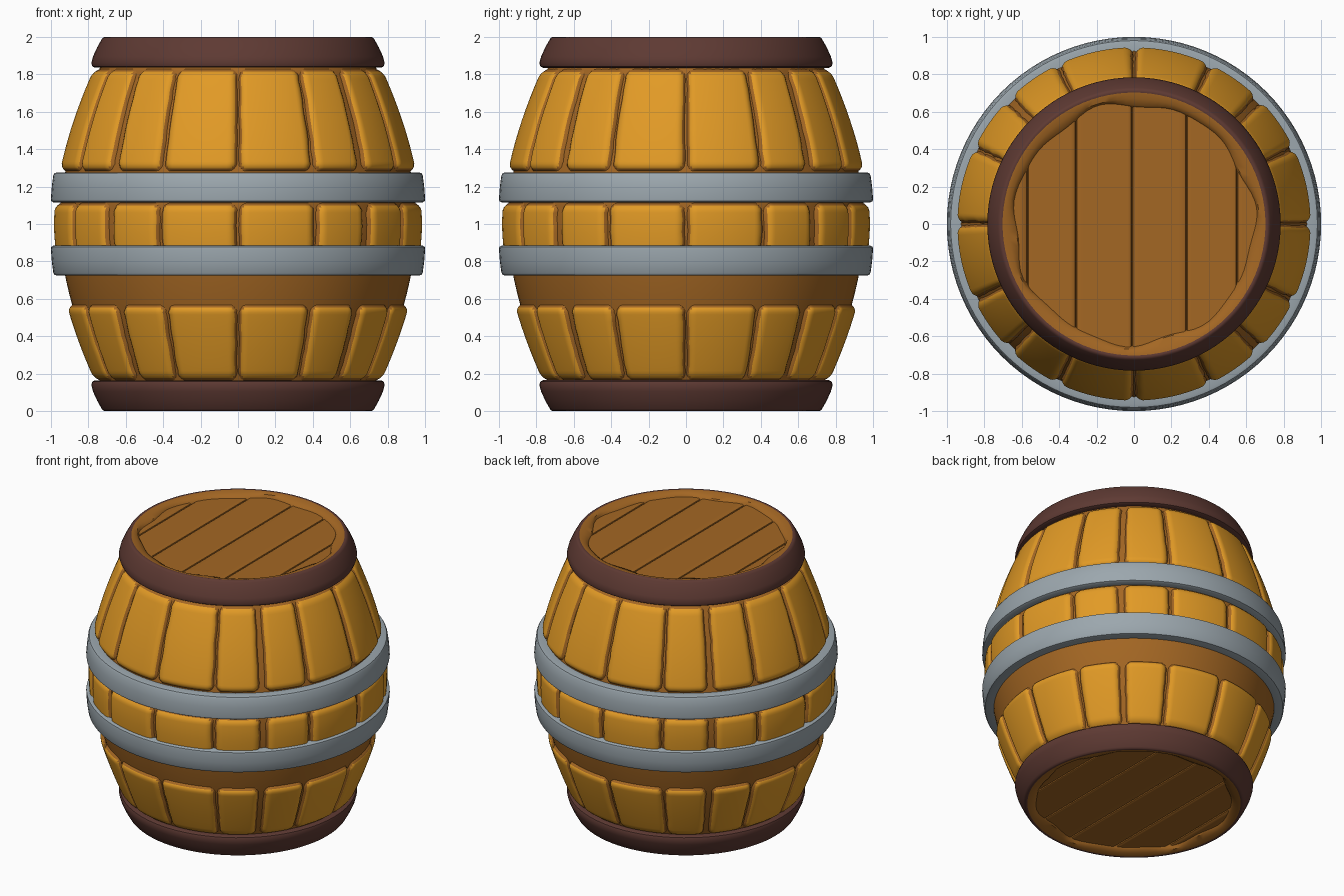
import bpy, math, random

if "Cube" in bpy.data.objects:
    bpy.data.objects.remove(bpy.data.objects["Cube"])

random.seed(4)


def material(name, rgb):
    m = bpy.data.materials.new(name)
    m.diffuse_color = (*rgb, 1)
    m.use_nodes = True
    m.node_tree.nodes["Principled BSDF"].inputs["Base Color"].default_value = m.diffuse_color
    return m


YELLOW = material("golden stave wood", (0.76, 0.325, 0.019))
BROWN = material("brown lid wood", (0.37, 0.135, 0.017))
METAL = material("grey metal", (0.33, 0.385, 0.42))
DARK = material("dark rim wood", (0.112, 0.042, 0.033))


def build(name, verts, faces, mats, indices=None, flip=False, angle=40):
    """Make a smooth object; flip mirrors it from the top to the bottom end."""
    if flip:
        verts = [(x, y, 2 - z) for x, y, z in verts]
        faces = [f[::-1] for f in faces]
    me = bpy.data.meshes.new(name)
    me.from_pydata(verts, [], faces)
    for m in mats:
        me.materials.append(m)
    if indices:
        me.polygons.foreach_set("material_index", indices)
    ob = bpy.data.objects.new(name, me)
    bpy.context.collection.objects.link(ob)
    bpy.context.view_layer.objects.active = ob
    ob.select_set(True)
    bpy.ops.object.shade_smooth_by_angle(angle=math.radians(angle))
    ob.select_set(False)
    return ob


def revolve(name, profile, mat, closed=False, flip=False, wobble=None, n=96):
    """Turn an (r, z) profile, listed upward on the outside, around z."""
    verts, faces = [], []
    k = len(profile)
    for i in range(n):
        a = 2 * math.pi * i / n
        for j, (r, z) in enumerate(profile):
            if wobble and j >= wobble:
                r += 0.012 * math.sin(7 * a + 1) + 0.008 * math.sin(11 * a)
            verts.append((r * math.cos(a), r * math.sin(a), z))
    for i in range(n):
        p, q = i * k, (i + 1) % n * k
        for j in range(k if closed else k - 1):
            j2 = (j + 1) % k
            faces.append((p + j, q + j, q + j2, p + j2))
    return build(name, verts, faces, [mat], flip=flip)


def body_radius(z):
    return 0.985 - 0.215 * (abs(z - 1) / 0.83) ** 1.75


# Brown core seen in the grooves between staves
zs = [0.1 + 1.8 * i / 24 for i in range(25)]
revolve("barrel_core", [(body_radius(z) - 0.03, z) for z in zs], BROWN)


def samples(length, count):
    """Positions along a stave, packed close to both edges."""
    edge = [0, 0.008, 0.016, 0.028, 0.042, 0.055]
    inner = [0.055 + (length - 0.11) * i / count for i in range(1, count)]
    return edge + inner + [length - e for e in reversed(edge)]


# Pillowed staves, brown along their worn edges
def staves(name, z0, z1):
    verts, faces, indices = [], [], []
    quarter = [0, 25.5, 45, 64.5]
    lines = [q + 90 * k for k in range(4) for q in quarter] + [360]
    for a0, a1 in zip(lines, lines[1:]):
        g0, g1 = [0.018 if a % 90 == 45 else 0.004 for a in (a0, a1)]
        b0, b1 = math.radians(a0) + g0, math.radians(a1) - g1
        width, height = (b1 - b0) * 0.92, z1 - z0
        us, vs = samples(width, 6), samples(height, 8)
        base, worn = len(verts), []
        for v in vs:
            z = z0 + v
            shift = random.uniform(-0.004, 0.004)
            for u in us:
                du, dv = min(u, width - u), min(v, height - v)
                t = min(1, math.hypot(max(0, 1 - du / 0.05), max(0, 1 - dv / 0.05)))
                worn.append(t)
                r = body_radius(z) - 0.034 * t ** 2.5
                a = b0 + (b1 - b0) * u / width + shift * t
                verts.append((r * math.cos(a), r * math.sin(a), z))
        nu = len(us)
        for j in range(len(vs) - 1):
            for i in range(nu - 1):
                q = (j * nu + i, j * nu + i + 1, (j + 1) * nu + i + 1, (j + 1) * nu + i)
                faces.append(tuple(base + c for c in q))
                indices.append(1 if sum(worn[c] for c in q) / 4 > 0.74 else 0)
    build(name, verts, faces, [YELLOW, BROWN], indices, angle=60)


staves("lower_staves", 0.16, 0.57)
staves("middle_staves", 0.73, 1.115)
staves("upper_staves", 1.28, 1.83)

# Two metal hoops, rims and lids, each mirrored about the middle
for end, flip in (("upper", False), ("lower", True)):
    revolve(end + "_hoop",
            [(0.93, 1.115), (0.985, 1.115), (0.998, 1.122), (1.0, 1.135), (0.995, 1.20),
             (0.987, 1.26), (0.98, 1.272), (0.965, 1.276), (0.92, 1.276)],
            METAL, closed=True, flip=flip)
    revolve(end + "_rim",
            [(0.70, 1.838), (0.765, 1.835), (0.778, 1.842), (0.784, 1.86), (0.775, 1.895),
             (0.752, 1.945), (0.728, 1.988), (0.72, 1.997), (0.71, 2.0), (0.70, 1.997)],
            DARK, flip=flip)
    revolve(end + "_lid_ring",
            [(0.71, 1.985), (0.705, 1.998), (0.695, 1.997), (0.67, 1.99),
             (0.648, 1.978), (0.638, 1.962), (0.634, 1.94)],
            BROWN, flip=flip, wobble=4)

    # Flat planked lid with grooves running along y
    grooves = [-0.57, -0.31, -0.01, 0.28, 0.55]
    steps = {-0.68 + 1.36 * i / 40: 0 for i in range(41)}
    steps = {x: 0 for x in steps if min(abs(x - g) for g in grooves) > 0.015}
    for g in grooves:
        steps.update({g - 0.014: 0, g - 0.005: 0.005, g: 0.02, g + 0.005: 0.005, g + 0.014: 0})
    verts, faces = [], []
    for x, drop in sorted(steps.items()):
        h = math.sqrt(max(0.0001, 0.68 ** 2 - x * x))
        verts += [(x, -h, 1.968 - drop), (x, h, 1.968 - drop)]
    for i in range(len(steps) - 1):
        faces.append((2 * i, 2 * i + 2, 2 * i + 3, 2 * i + 1))
    build(end + "_lid_planks", verts, faces, [BROWN], flip=flip)
